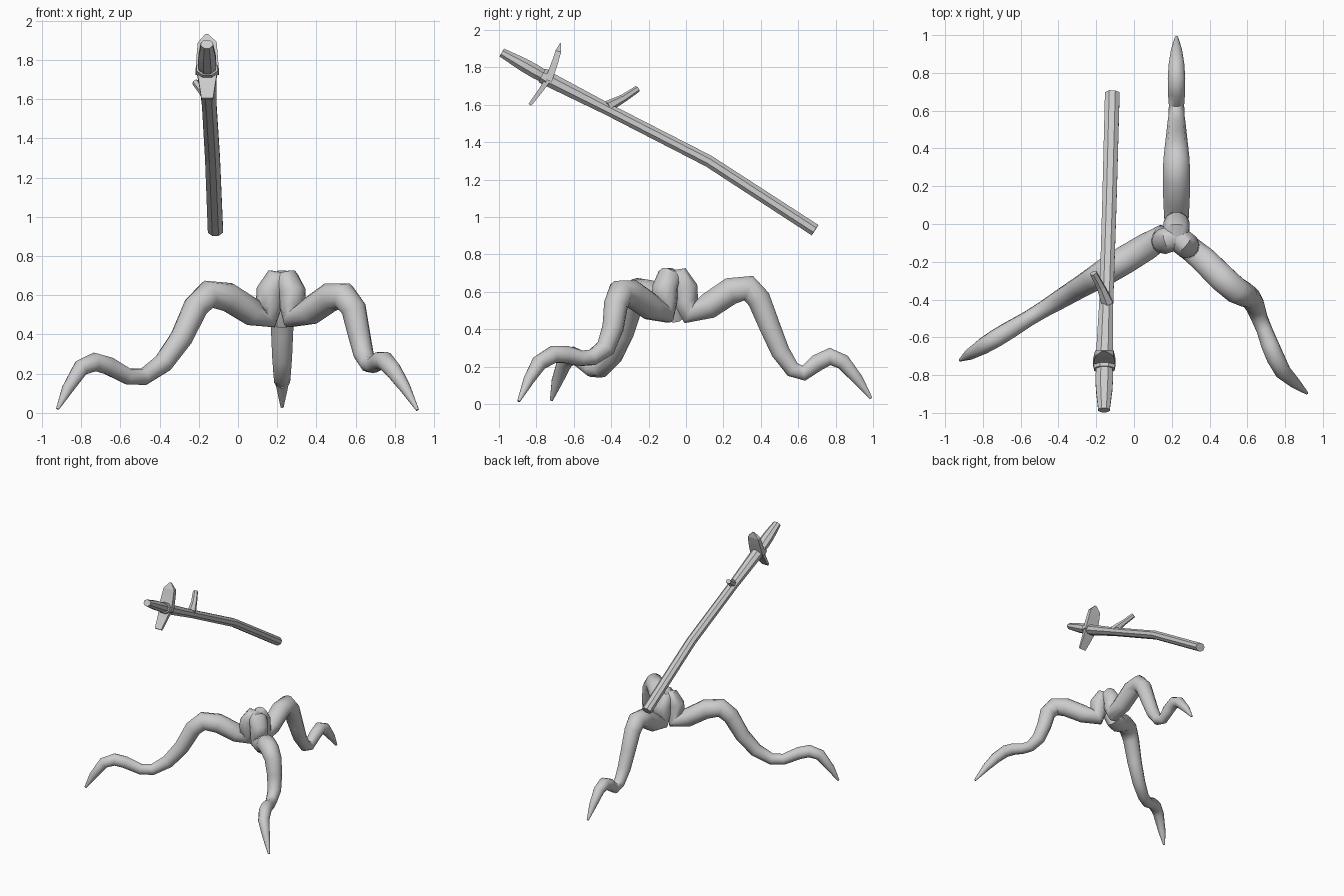
import bpy, bmesh, math
from mathutils import Vector

cube = bpy.data.objects.get("Cube")
if cube:
    bpy.data.objects.remove(cube, do_unlink=True)

grey = bpy.data.materials.new("plain grey")
grey.use_nodes = True
COLOUR = (0.6, 0.6, 0.6, 1)
grey.diffuse_color = COLOUR
grey.node_tree.nodes["Principled BSDF"].inputs["Base Color"].default_value = COLOUR


def loft(name, path, radii, sides, flat=1.0, smooth=False, side_axis=(1, 0, 0)):
    """Capped tube along a path, with one radius per point."""
    pts = [Vector(p) for p in path]
    u = Vector(side_axis)
    bm = bmesh.new()
    rings = []
    for i, p in enumerate(pts):
        ahead = pts[min(i + 1, len(pts) - 1)] - p
        behind = p - pts[max(i - 1, 0)]
        t = (ahead.normalized() + behind.normalized()).normalized()
        u = (u - t * u.dot(t)).normalized()
        v = t.cross(u)
        ring = []
        for k in range(sides):
            a = 2 * math.pi * (k + 0.5) / sides
            ring.append(bm.verts.new(p + radii[i] * (u * math.cos(a) + v * flat * math.sin(a))))
        rings.append(ring)
    for a, b in zip(rings, rings[1:]):
        for k in range(sides):
            n = (k + 1) % sides
            bm.faces.new((a[k], a[n], b[n], b[k]))
    bm.faces.new(rings[0][::-1])
    bm.faces.new(rings[-1])
    bmesh.ops.recalc_face_normals(bm, faces=bm.faces)
    mesh = bpy.data.meshes.new(name)
    bm.to_mesh(mesh)
    bm.free()
    mesh.materials.append(grey)
    obj = bpy.data.objects.new(name, mesh)
    bpy.context.collection.objects.link(obj)
    if smooth:
        bpy.ops.object.select_all(action='DESELECT')
        obj.select_set(True)
        bpy.context.view_layer.objects.active = obj
        bpy.ops.object.shade_smooth_by_angle(angle=math.radians(50))
    return obj


# Tentacle legs: a shared curl at the hub, then each one's own winding path
HUB = Vector((0.225, -0.07, 0))
CURL = [(0.0, 0.655), (0.04, 0.665), (0.065, 0.62), (0.07, 0.55)]
CURL_RADII = [0.062, 0.07, 0.07, 0.068]
LEG_RADII = [0.066, 0.072, 0.075, 0.072, 0.065, 0.058, 0.052,
             0.044, 0.042, 0.047, 0.048, 0.043, 0.03, 0.008]


def leg(name, path):
    out = Vector((path[1][0], path[1][1], 0)) - HUB
    out.normalize()
    curl = [HUB + out * r + Vector((0, 0, z)) for r, z in CURL]
    side = out.cross(Vector((0, 0, 1)))
    loft(name, curl + path, CURL_RADII + LEG_RADII, 12, smooth=True, side_axis=side)


back = [(0.02, .49), (.12, .525), (.24, .605), (.335, .62), (.39, .56), (.45, .41), (.505, .28),
        (.57, .185), (.63, .165), (.70, .22), (.77, .255), (.84, .225), (.92, .13), (.99, .03)]
leg("back_leg", [(0.225, y, z) for y, z in back])

right = [(.15, .49), (.07, .515), (-.05, .59), (-.15, .605), (-.215, .54), (-.29, .38), (-.38, .255),
         (-.48, .185), (-.56, .185), (-.66, .24), (-.73, .26), (-.80, .23), (-.87, .12), (-.92, .02)]
leg("right_leg", [(x, -0.1 + 0.608 * (x - 0.1), z) for x, z in right])

leg("left_leg", [(.285, -.12, .49), (.37, -.19, .52), (.47, -.29, .59), (.54, -.35, .595),
                 (.59, -.375, .53), (.615, -.39, .41), (.64, -.43, .30), (.665, -.50, .25),
                 (.69, -.56, .245), (.72, -.64, .265), (.75, -.71, .265), (.79, -.785, .22),
                 (.85, -.84, .13), (.915, -.895, .015)])

# Bent spear shaft and its narrower handle end
loft("shaft", [(-.115, .69, .93), (-.13, .12, 1.30), (-.147, -.42, 1.577), (-.157, -.73, 1.735)],
     [.042, .041, .04, .05], 8, flat=0.85)
loft("shaft_end", [(-.157, -.74, 1.74), (-.157, -.80, 1.775), (-.158, -.87, 1.815), (-.159, -.985, 1.88)],
     [.042, .05, .048, .033], 8, flat=0.8)
loft("shaft_ring", [(-.157, -.74, 1.742), (-.157, -.77, 1.758)], [.064, .058], 8, flat=0.75)

# Crossguard blades
loft("upper_blade", [(-.157, -.735, 1.73), (-.157, -.70, 1.83), (-.157, -.683, 1.885), (-.16, -.67, 1.93)],
     [.085, .075, .068, .012], 4, flat=0.32)
loft("lower_blade", [(-.157, -.735, 1.74), (-.157, -.775, 1.68), (-.157, -.835, 1.60)],
     [.075, .06, .042], 4, flat=0.3)

# Side twig
loft("twig", [(-.14, -.42, 1.59), (-.175, -.335, 1.635), (-.215, -.26, 1.685)],
     [.035, .024, .02], 6, flat=0.9)
